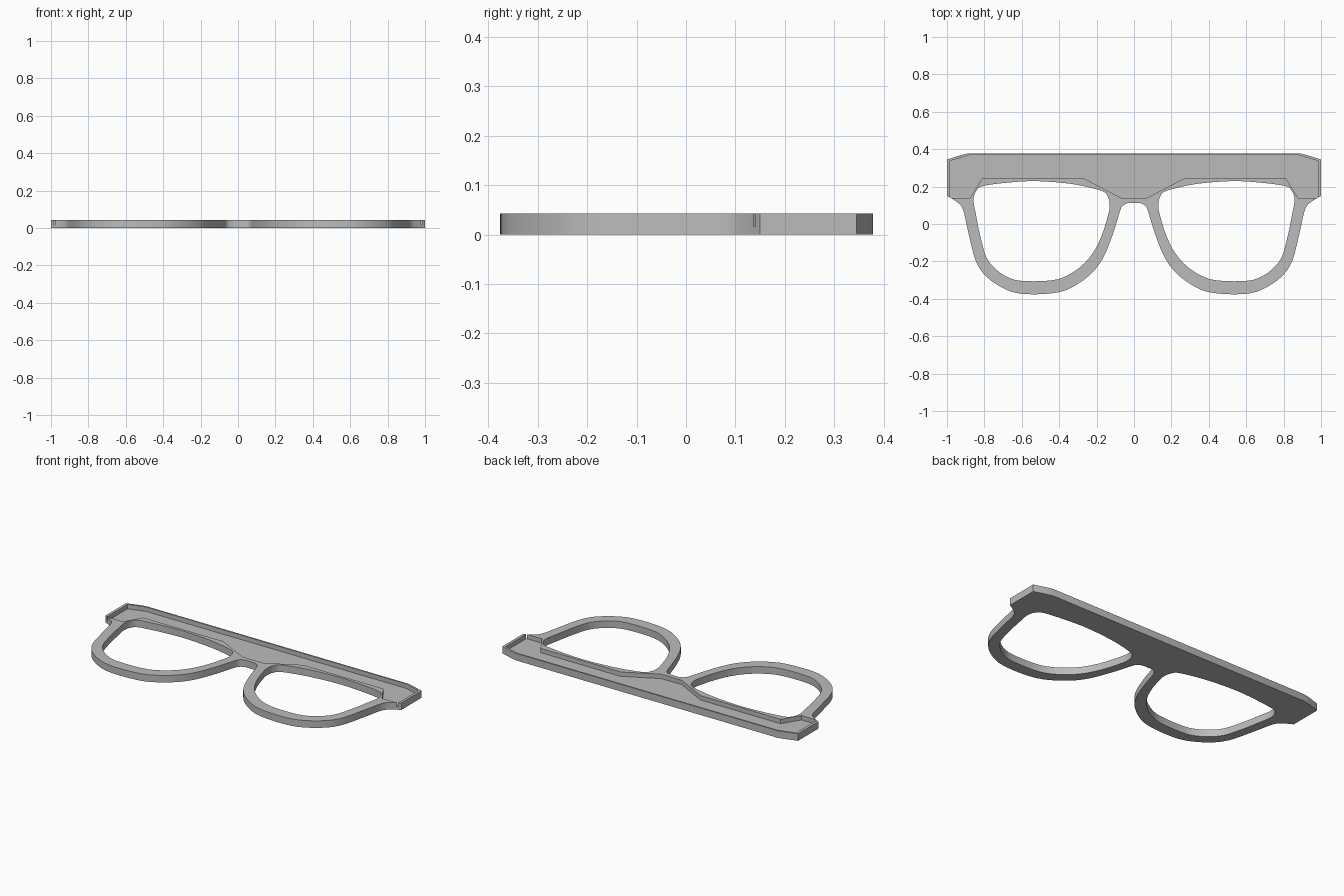
import bpy, bmesh

if "Cube" in bpy.data.objects:
    bpy.data.objects.remove(bpy.data.objects["Cube"])

THICK, FLOOR = 0.043, 0.016

grey = bpy.data.materials.new("plain grey")
grey.diffuse_color = (0.5, 0.5, 0.5, 1)
grey.use_nodes = True
grey.node_tree.nodes["Principled BSDF"].inputs["Base Color"].default_value = grey.diffuse_color


def smooth_path(pts, closed, steps=4):
    """Round a run of points with a Catmull-Rom curve."""
    n, out = len(pts), []
    for i in range(n if closed else n - 1):
        if closed:
            p = [pts[(i + k) % n] for k in (-1, 0, 1, 2)]
        else:
            p = [pts[min(max(i + k, 0), n - 1)] for k in (-1, 0, 1, 2)]
        for s in range(steps):
            t = s / steps
            out.append(tuple(0.5 * (2 * b + (c - a) * t + (2 * a - 5 * b + 4 * c - d) * t * t
                                    + (3 * b - a - 3 * c + d) * t ** 3)
                             for a, b, c, d in zip(*p)))
    return out if closed else out + [pts[-1]]


def mirrored(half):
    """Close a right-hand half that starts and ends on x = 0."""
    return half + [(-x, y) for x, y in half[-2:0:-1]]


def slab(name, loops, z0, z1):
    """Extrude an outline with holes between two heights."""
    bm = bmesh.new()
    edges = []
    for loop in loops:
        vs = [bm.verts.new((x, y, z0)) for x, y in loop]
        edges += [bm.edges.new((vs[i - 1], vs[i])) for i in range(len(vs))]
    bmesh.ops.triangle_fill(bm, use_beauty=True, use_dissolve=False, edges=edges)
    new = bmesh.ops.extrude_face_region(bm, geom=bm.faces[:])["geom"]
    top = [g for g in new if isinstance(g, bmesh.types.BMVert)]
    bmesh.ops.translate(bm, vec=(0, 0, z1 - z0), verts=top)
    bmesh.ops.recalc_face_normals(bm, faces=bm.faces)
    me = bpy.data.meshes.new(name)
    bm.to_mesh(me)
    bm.free()
    me.materials.append(grey)
    ob = bpy.data.objects.new(name, me)
    bpy.context.collection.objects.link(ob)
    return ob


# Outer outline: straight brow and hinge ends, then rounded rim and bridge
rim = [(1, .15), (.95, .12), (.915, .08), (.887, -.04), (.845, -.2), (.785, -.285),
       (.69, -.348), (.6, -.373), (.465, -.373), (.355, -.35), (.245, -.28), (.17, -.19),
       (.115, -.06), (.076, .065), (.062, .096), (.035, .111), (0, .113)]
outer = mirrored([(0, .378), (.885, .378), (.93, .367), (1, .345)] + smooth_path(rim, False))

# Lens openings
lens = smooth_path([(.49, .228), (.62, .226), (.8, .205), (.845, .175), (.858, .125),
                    (.845, .05), (.822, -.065), (.788, -.18), (.735, -.245), (.67, -.287),
                    (.6, -.304), (.47, -.304), (.38, -.286), (.29, -.232), (.22, -.155),
                    (.172, -.06), (.138, .05), (.13, .105), (.142, .15), (.175, .178),
                    (.32, .212)], True)
frame = slab("glasses_frame", [outer, lens, [(-x, y) for x, y in lens]], 0, THICK)

# Shallow brow pocket cut into the upper face
pocket = mirrored([(0, .368), (.88, .368), (.983, .338), (.983, .138), (.878, .138),
                   (.812, .245), (.27, .245), (.07, .14), (0, .14)])
cutter = slab("pocket_cutter", [pocket], FLOOR, THICK + .05)
cutter.hide_render = True
mod = frame.modifiers.new("pocket", "BOOLEAN")
mod.operation, mod.solver, mod.object = "DIFFERENCE", "EXACT", cutter

# Bake the cut and keep edges crisp while rounding the rim walls
bpy.context.view_layer.objects.active = frame
frame.select_set(True)
bpy.ops.object.modifier_apply(modifier=mod.name)
bpy.data.objects.remove(cutter)
bpy.ops.object.shade_smooth_by_angle(angle=0.5)
